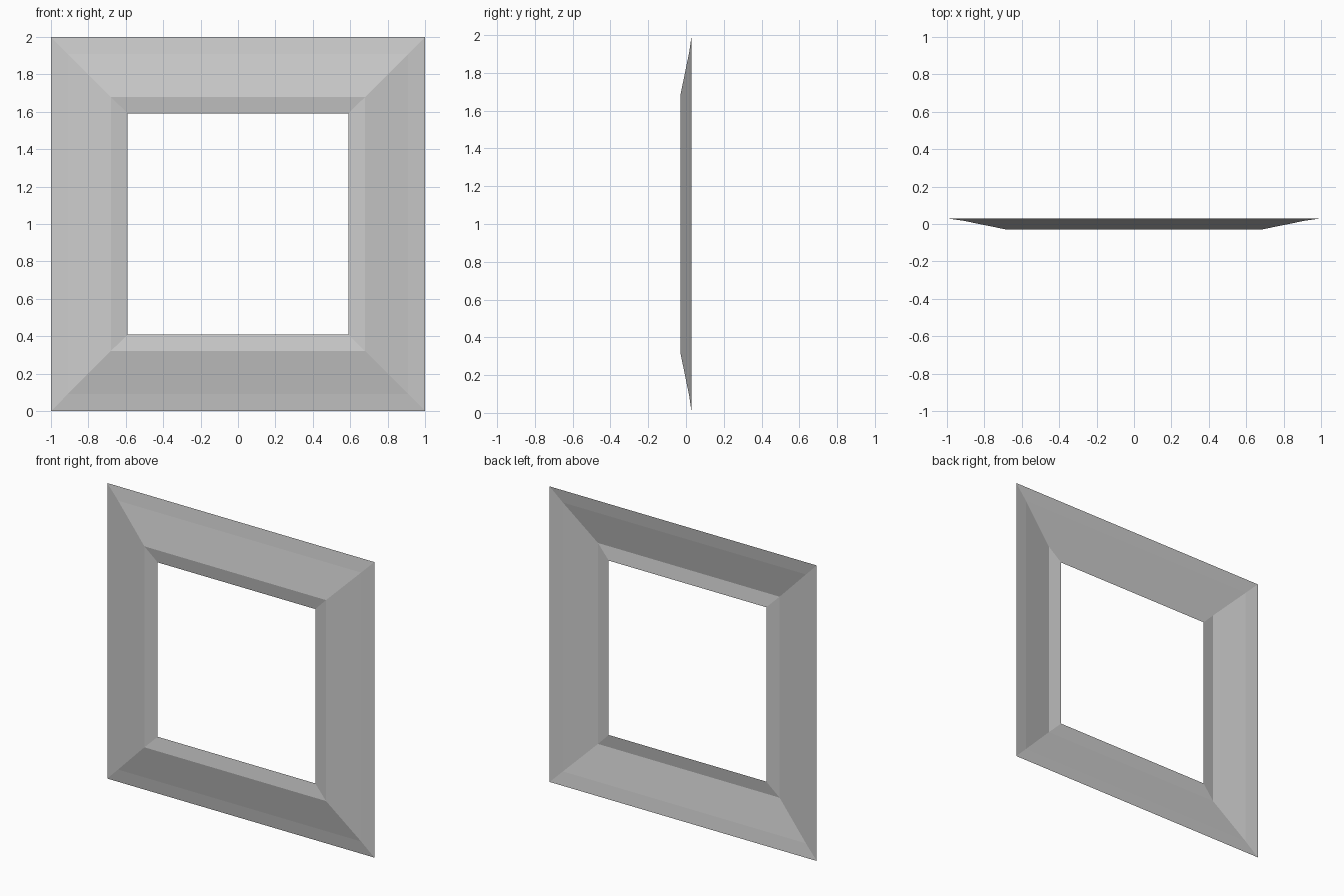
import bpy
import bmesh

if "Cube" in bpy.data.objects:
    bpy.data.objects.remove(bpy.data.objects["Cube"])

# Frame colour
grey = bpy.data.materials.new("plain grey")
grey.diffuse_color = (0.6, 0.6, 0.6, 1.0)
grey.use_nodes = True
grey.node_tree.nodes["Principled BSDF"].inputs["Base Color"].default_value = grey.diffuse_color

# Moulding section: (half size of square ring, depth y), outer edge to inner edge
SECTION = [(1.0, 0.03), (0.91, 0.017), (0.68, -0.03), (0.59, -0.016)]
CORNERS = [(-1, -1), (1, -1), (1, 1), (-1, 1)]

# Mitred picture frame: open-backed shell bridged between square rings
bm = bmesh.new()
rings = [[bm.verts.new((sx * r, y, 1 + sz * r)) for sx, sz in CORNERS]
         for r, y in SECTION]
for outer, inner in zip(rings, rings[1:]):
    for i in range(4):
        j = (i + 1) % 4
        bm.faces.new((outer[i], outer[j], inner[j], inner[i]))

mesh = bpy.data.meshes.new("frame_moulding")
bm.to_mesh(mesh)
bm.free()
mesh.materials.append(grey)
frame = bpy.data.objects.new("frame_moulding", mesh)
bpy.context.collection.objects.link(frame)
